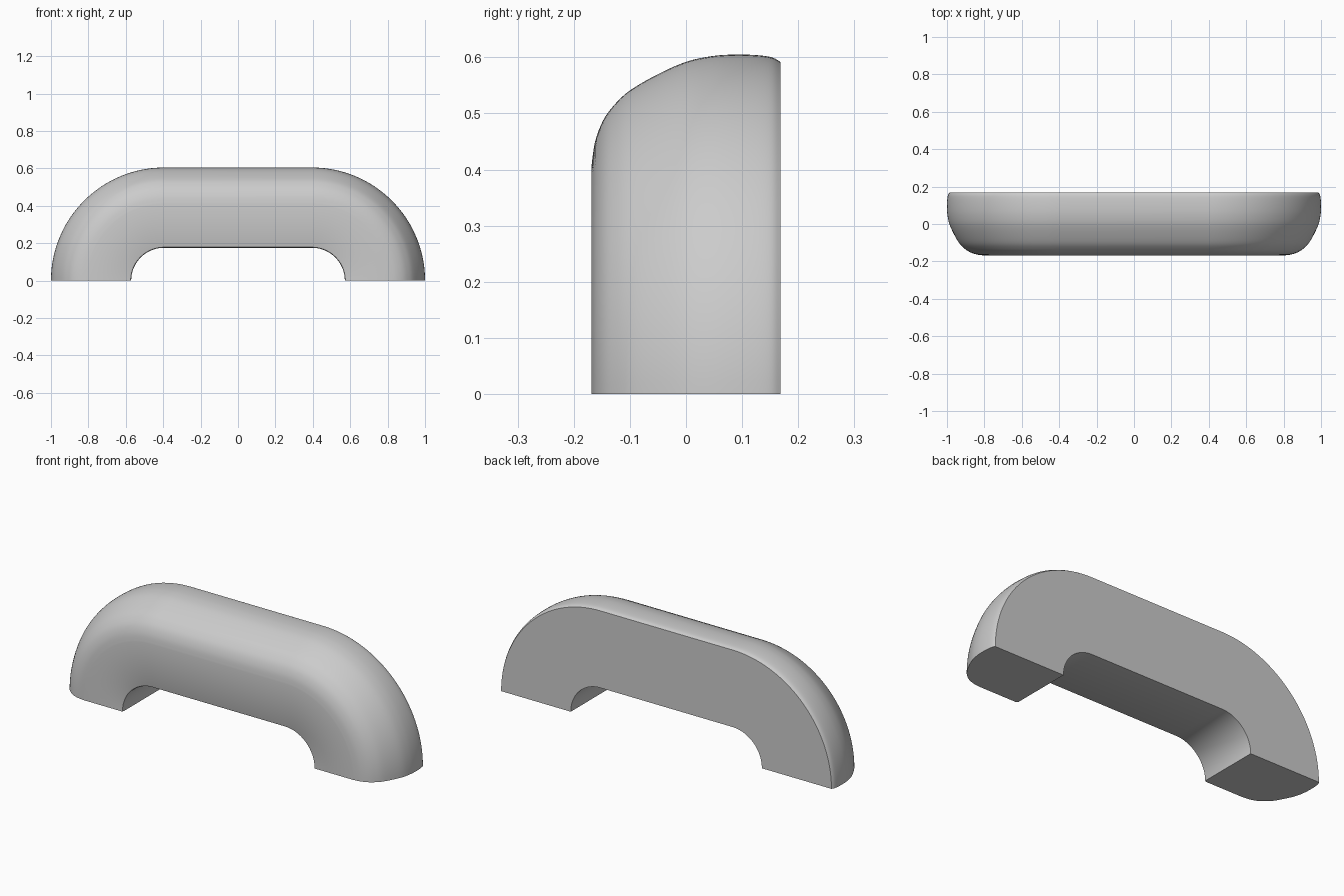
import bpy, bmesh, math
from mathutils import Vector

if "Cube" in bpy.data.objects:
    bpy.data.objects.remove(bpy.data.objects["Cube"])

CX = 0.395      # x of each bend centre (bends sit on z = 0)
STEPS = 40      # segments per quarter bend


def smooth_profile(pts, n=4):
    """Catmull-Rom smoothing of an open list of 2D points."""
    out = []
    ext = [pts[0]] + pts + [pts[-1]]
    for i in range(1, len(ext) - 2):
        p0, p1, p2, p3 = (Vector(p) for p in ext[i - 1:i + 3])
        for k in range(n):
            t = k / n
            out.append(0.5 * (2 * p1 + (p2 - p0) * t + (2 * p0 - 5 * p1 + 4 * p2 - p3) * t * t
                              + (3 * p1 - p0 - 3 * p2 + p3) * t ** 3))
    return out + [Vector(pts[-1])]


# Cross-section as (distance from bend centre, y): crowned outside, flat back and inside
crown = smooth_profile([(0.41, -0.168), (0.45, -0.162), (0.487, -0.148), (0.515, -0.128),
                        (0.541, -0.10), (0.57, -0.05), (0.592, 0.0), (0.602, 0.045),
                        (0.605, 0.085), (0.604, 0.125), (0.60, 0.153), (0.592, 0.168)])
section = [Vector((0.176, 0.168)), Vector((0.176, -0.16)),
           Vector((0.179, -0.166)), Vector((0.184, -0.168))] + crown

# Path stations: right bend, straight grip, left bend
stations = [(CX, math.pi / 2 * i / STEPS) for i in range(STEPS + 1)]
stations += [(-CX, math.pi / 2 * (1 + i / STEPS)) for i in range(STEPS + 1)]

# Sweep the section along the path and cap both feet
bm = bmesh.new()
rings = [[bm.verts.new((cx + p.x * math.cos(a), p.y, p.x * math.sin(a))) for p in section]
         for cx, a in stations]
n = len(section)
for r0, r1 in zip(rings, rings[1:]):
    for i in range(n):
        j = (i + 1) % n
        bm.faces.new((r0[i], r0[j], r1[j], r1[i]))
bm.faces.new(rings[0])
bm.faces.new(rings[-1])
bmesh.ops.recalc_face_normals(bm, faces=bm.faces)

mesh = bpy.data.meshes.new("pull_handle")
bm.to_mesh(mesh)
bm.free()
handle = bpy.data.objects.new("pull_handle", mesh)
bpy.context.collection.objects.link(handle)

# Smooth shading with crisp back and foot edges
bpy.context.view_layer.objects.active = handle
handle.select_set(True)
bpy.ops.object.shade_smooth_by_angle(angle=math.radians(35))
